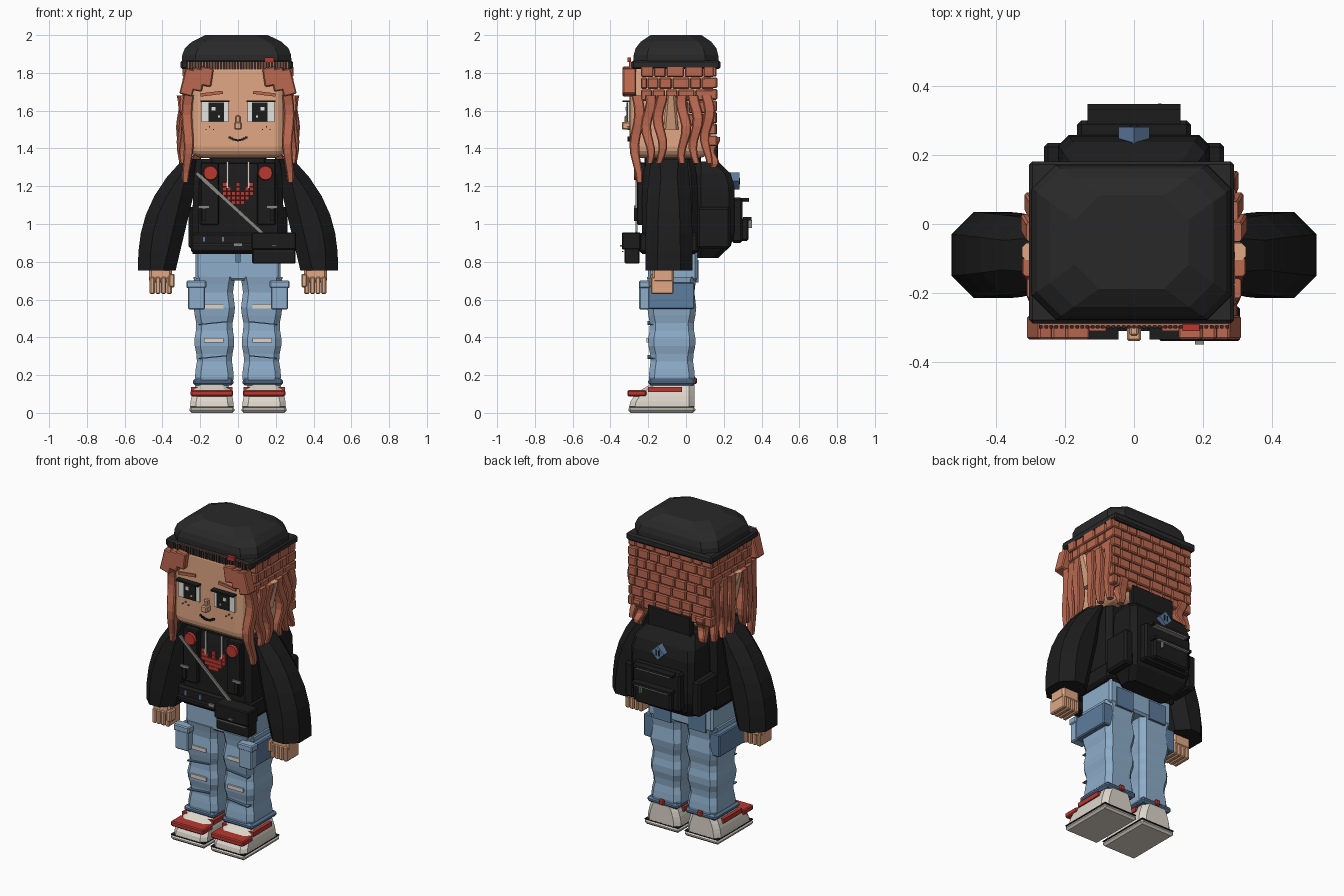
import bpy, bmesh, math, random
from mathutils import Matrix, Vector

random.seed(4)
if "Cube" in bpy.data.objects:
    bpy.data.objects.remove(bpy.data.objects["Cube"])


def material(name, red, green, blue):
    mat = bpy.data.materials.new(name)
    mat.use_nodes = True
    colour = (red, green, blue, 1)
    mat.diffuse_color = colour
    shader = next(node for node in mat.node_tree.nodes if node.type == 'BSDF_PRINCIPLED')
    shader.inputs['Base Color'].default_value = colour
    return mat


BLACK = material("black cloth", .012, .012, .012)
CHARCOAL = material("charcoal knit", .022, .022, .022)
HAIR = material("auburn hair", .5, .14, .08)
SKIN = material("skin", .75, .39, .23)
DENIM = material("light denim", .27, .42, .59)
DARK = material("dark denim", .11, .2, .34)
RED = material("red", .48, .04, .03)
CREAM = material("cream", .72, .67, .6)
GREY = material("grey webbing", .26, .25, .23)
WHITE = material("eye white", .77, .77, .74)

# Shared planes and thicknesses
FACE, CHEST, VEST, POUCH = -.3, -.235, -.25, -.34
THIN, EDGE, ROUND = .01, .006, .012


def finish(name, bm, mat, bevel=0):
    bmesh.ops.recalc_face_normals(bm, faces=bm.faces)
    mesh = bpy.data.meshes.new(name)
    bm.to_mesh(mesh)
    bm.free()
    mesh.materials.append(mat)
    part = bpy.data.objects.new(name, mesh)
    bpy.context.collection.objects.link(part)
    if bevel:
        modifier = part.modifiers.new("bevel", 'BEVEL')
        modifier.width = bevel
        modifier.segments = 1 + int(bevel * 50)


def sides(name, mirror):
    return ((name + "_left", 1), (name + "_right", -1)) if mirror else ((name, 1),)


def box(name, mat, at, size, bevel=0, tilt=0, mirror=False):
    """Box by centre and size, tilted about its own y axis, optionally on both sides."""
    for label, side in sides(name, mirror):
        bm = bmesh.new()
        bmesh.ops.create_cube(bm, size=1)
        place = Matrix.Translation((side * at[0], at[1], at[2]))
        bm.transform(place @ Matrix.Rotation(side * tilt, 4, 'Y') @ Matrix.Diagonal((*size, 1)))
        finish(label, bm, mat, bevel)


def plate(name, mat, plane, x, z, width, height, layer=1, tilt=0, mirror=False):
    """Thin detail facing forward, stacked in layers on a named plane."""
    y = plane - layer * THIN / 2
    box(name, mat, at=(x, y, z), size=(width, THIN, height), tilt=tilt, mirror=mirror)


def loft(name, mat, low, high, steps, shape, chamfer=.03, mirror=False):
    """Stack chamfered rectangles; shape(t) gives centre x, y and half width, depth."""
    for label, side in sides(name, mirror):
        bm = bmesh.new()
        rings = []
        for step in range(steps + 1):
            t = step / steps
            cx, cy, half_w, half_d = shape(t)
            cut = min(chamfer, half_w * .9, half_d * .9)
            corners = []
            for sx, sy in ((-1, -1), (1, -1), (1, 1), (-1, 1)):
                along_x = (sx * (half_w - cut), sy * half_d)
                along_y = (sx * half_w, sy * (half_d - cut))
                corners += [along_y, along_x] if sx * sy > 0 else [along_x, along_y]
            z = low + (high - low) * t
            rings.append([bm.verts.new((side * (cx + u), cy + v, z)) for u, v in corners])
        for lower, upper in zip(rings, rings[1:]):
            for i in range(len(lower)):
                bm.faces.new((lower[i - 1], lower[i], upper[i], upper[i - 1]))
        bm.faces.new(rings[0])
        bm.faces.new(rings[-1])
        finish(label, bm, mat)


# Head and face
box("head", SKIN, at=(0, -.085, 1.61), size=(.5, .43, .52), bevel=.06)
box("neck", SKIN, at=(0, -.05, 1.34), size=(.2, .2, .1))
box("nose", SKIN, at=(0, FACE, 1.52), size=(.04, .08, .04), bevel=EDGE)
box("nose_bridge", SKIN, at=(0, FACE, 1.55), size=(.026, .05, .05), bevel=EDGE)
for i in range(-4, 5):
    x = i * .011
    plate("mouth", BLACK, FACE, x, 1.443 + 8 * x * x, .012, THIN)
plate("eye", WHITE, FACE, .122, 1.593, .145, .105, mirror=True)
plate("pupil", BLACK, FACE, .115, 1.593, .084, .1, layer=2, mirror=True)
plate("eye_glint", WHITE, FACE, .13, 1.61, .02, .02, layer=3, mirror=True)
plate("eye_glint_small", WHITE, FACE, .1, 1.57, THIN, THIN, layer=3, mirror=True)
box("upper_lash", BLACK, at=(.122, FACE, 1.65), size=(.155, .07, THIN), mirror=True)
plate("eyebrow", HAIR, FACE, .14, 1.69, .12, .017, tilt=.12, mirror=True)
for i in range(3):
    plate("freckle", HAIR, FACE, .13 + i * .02, 1.5 + i % 2 * .015, EDGE, EDGE, mirror=True)
loft("ear", SKIN, 1.5, 1.68, 3, lambda t: (.25 + .045 * t, -.08, .03, .04 - .015 * t),
     chamfer=ROUND, mirror=True)


# Hair blocks in staggered rows
def block_rows(start, end, low, top, make):
    rows = round((top - low) / .06)
    height = (top - low) / rows
    for row in range(rows):
        left = start
        while left < end - THIN:
            first = left == start and row % 2
            right = min(end, left + random.uniform(.06, .1) * (.5 if first else 1))
            make((left + right) / 2, low + (row + .5) * height, right - left - .003,
                 height - .004, random.uniform(0, ROUND))
            left = right


def back_block(u, z, length, height, bulge):
    box("back_hair_block", HAIR, at=(u, .13, z), size=(length, .06 + bulge, height), bevel=EDGE)


def side_block(u, z, length, height, bulge):
    box("side_hair_block", HAIR, at=(.25, u, z), size=(bulge + .075, length, height),
        bevel=EDGE, mirror=True)


block_rows(-.29, .29, 1.41, 1.84, back_block)
block_rows(-.24, .15, 1.65, 1.84, side_block)
block_rows(-.02, .15, 1.52, 1.65, side_block)

# Fringe tufts, splayed outward
for i in range(3):
    box("fringe_tuft", HAIR, at=(.17 + i * .045, FACE, 1.78 - i * .015),
        size=(.07, .07, .1 + i * .02), bevel=EDGE, tilt=-.15 - i * .05, mirror=True)


# Wavy hanging locks, with a gap at the ear
def lock(x, y, top, bottom, phase):
    def shape(t):
        wave = .014 * math.sin(phase + 8 * t)
        taper = .028 - .012 * t ** 3
        return x + wave / 2 + THIN * t, y + wave, taper, taper
    loft("hair_lock", HAIR, top, bottom, 9, shape, chamfer=EDGE, mirror=True)


for i in range(7):
    if i != 3:
        lock(.262 + .03 * math.sin(i / 2), -.26 + i * .062, 1.68, 1.32 if i else 1.22, i)
lock(.21, .14, 1.46, 1.3, 1)

# Hat
box("hat_brim", CHARCOAL, at=(-.007, -.053, 1.843), size=(.595, .47, .047), bevel=THIN)
loft("hat_crown", CHARCOAL, 1.86, 2, 4,
     lambda t: (-.007, -.053, .29 - .125 * t ** 3, .225 - .09 * t ** 3), chamfer=.07)
plate("hat_band", HAIR, -.288, 0, 1.84, .55, .04)
for i in range(-18, 19):
    plate("band_rib", CHARCOAL, -.288, i * .015, 1.84, THIN, .042, layer=2)
box("hat_pin", RED, at=(.165, FACE, 1.87), size=(.05, .02, .025))

# Torso, vest and trim
loft("torso", BLACK, .84, 1.345, 6,
     lambda t: (0, -.085, .24 - .02 * t ** 6, .148 - .02 * t ** 6))
box("waistband", BLACK, at=(0, -.092, .9), size=(.5, .316, .105), bevel=ROUND)
box("collar", BLACK, at=(0, -.07, 1.34), size=(.3, .3, .06), bevel=ROUND)
plate("belt", CHARCOAL, VEST, 0, .89, .48, .015)
plate("belt_buckle", GREY, VEST, 0, .89, .04, .02, layer=2)
for x in (-.18, -.08):
    plate("belt_tag", DARK, VEST, x, .92, .016, .03, layer=2)
box("pack_strap", BLACK, at=(.15, CHEST, 1.16), size=(.1, .05, .33), bevel=EDGE, mirror=True)
plate("strap_clip", GREY, VEST, .18, 1.09, .06, .015, layer=4, mirror=True)
box("strap_end", BLACK, at=(.18, VEST, 1.05), size=(.02, .05, .07), mirror=True)
plate("drawstring", CREAM, CHEST, .056, 1.26, ROUND, .14, mirror=True)
for label, side in sides("round_badge", True):
    bm = bmesh.new()
    bmesh.ops.create_cone(bm, cap_ends=True, segments=12, radius1=.042, radius2=.036, depth=.025)
    turn = Matrix.Rotation(math.pi / 2, 4, 'X')
    bm.transform(Matrix.Translation((side * .145, VEST - ROUND, 1.27)) @ turn)
    finish(label, bm, RED)
for row, marks in enumerate(("X..X..X", "XX.X.XX", "XXXXXXX", ".XXXXX.", "..XXX..")):
    for column, mark in enumerate(marks):
        if mark == "X":
            plate("chest_motif", RED, CHEST, (column - 3) * .024, 1.21 - row * .024, .022, .022)

# Crossbody pouch, its strap running from shoulder to clasp
high, low = Vector((-.22, VEST - ROUND, 1.27)), Vector((.13, VEST - ROUND, .95))
span = low - high
box("pouch_strap", GREY, at=(high + low) / 2, size=(span.length, THIN, .018),
    tilt=math.atan2(-span.z, span.x))
box("pouch", BLACK, at=(.19, -.285, .87), size=(.23, .08, .16), bevel=EDGE)
box("pouch_flap", BLACK, at=(.19, -.29, .91), size=(.236, .1, .09), bevel=EDGE)
plate("pouch_zip", GREY, POUCH + THIN, .19, .855, .2, EDGE)
plate("pouch_clasp", GREY, POUCH, .19, .885, .025, THIN)


# Arms and hands
def sleeve(t):
    outer, inner = .53 - .24 * t ** 2.5, .33 - .14 * t
    return (outer + inner) / 2, -.09, (outer - inner) / 2, .125 - .03 * t ** 3


loft("sleeve", BLACK, .755, 1.345, 6, sleeve, chamfer=.065, mirror=True)
box("palm", SKIN, at=(.41, -.12, .74), size=(.12, .115, .1), bevel=ROUND, mirror=True)
for i in range(4):
    box("finger", SKIN, at=(.364 + i * .03, -.125, .675), size=(.027, .12, .09),
        bevel=EDGE, mirror=True)
box("thumb", SKIN, at=(.35, -.16, .7), size=(.03, .06, .07), bevel=EDGE, mirror=True)


# Jeans with rippled folds
def jean_leg(t):
    ripple = .006 * math.sin(20 * t)
    return .125, -.075, .096 + .01 * t + ripple, .115 + .012 * t + ripple


box("hips", DENIM, at=(0, -.07, .78), size=(.45, .26, .16), bevel=ROUND)
plate("fly", DARK, -.2, 0, .82, .024, .05)
loft("jean_leg", DENIM, .15, .72, 14, jean_leg, mirror=True)
box("jean_cuff", DARK, at=(.132, -.075, .163), size=(.215, .25, .035), bevel=ROUND, mirror=True)
box("cargo_pocket", DARK, at=(.225, -.095, .62), size=(.075, .28, .14), bevel=EDGE, mirror=True)
box("cargo_front", DENIM, at=(.22, -.22, .62), size=(.09, .055, .145), bevel=EDGE, mirror=True)
box("cargo_flap", DENIM, at=(.22, -.22, .68), size=(.105, .06, .04), bevel=EDGE, mirror=True)
box("back_pocket", DARK, at=(.12, .058, .75), size=(.12, .016, .12), mirror=True)
for z in (.385, .565):
    box("knee_patch", CREAM, at=(.128, -.19, z), size=(.105, .04, .024), mirror=True)
    box("fold", DARK, at=(.135, -.185, z - .09), size=(.15, .04, EDGE), tilt=.1, mirror=True)

# Shoes
box("shoe_sole", CREAM, at=(.138, -.128, .016), size=(.24, .355, .032), bevel=ROUND, mirror=True)
loft("shoe_upper", CREAM, .03, .15, 4,
     lambda t: (.138, .055 * t * t - .128, .115 - .03 * t * t, .173 - .055 * t * t), mirror=True)
box("sole_line", BLACK, at=(.138, -.128, .032), size=(.232, .348, EDGE), mirror=True)
box("toe_band", RED, at=(.138, -.26, .104), size=(.225, .1, .032), bevel=EDGE, mirror=True)
box("side_stripe", RED, at=(.138, -.11, .124), size=(.22, .18, .028), mirror=True)
box("heel_tab", RED, at=(.132, .046, .17), size=(.035, .024, .035), bevel=EDGE, mirror=True)


# Backpack
def pack(t):
    bulge = 1 - abs(2 * t - 1) ** 5
    depth = .06 + .044 * bulge
    return 0, .05 + depth, .16 + .06 * bulge, depth


loft("backpack", BLACK, .82, 1.33, 8, pack)
box("pack_top_panel", BLACK, at=(0, .15, 1.36), size=(.3, .038, .17), bevel=EDGE)
box("pack_pocket", BLACK, at=(0, .27, 1.02), size=(.33, .06, .24), bevel=ROUND)
box("pack_outer_pocket", BLACK, at=(0, .31, .97), size=(.25, .044, .12), bevel=THIN)
for z, y in ((1.13, .31), (1.03, .325)):
    box("pocket_ledge", BLACK, at=(0, y, z), size=(.27, .045, .016))
    box("pocket_zip", GREY, at=(0, y, z - THIN), size=(.23, .046, EDGE))
box("zip_pull", GREY, at=(.075, .34, 1), size=(THIN, .02, .04))
box("emblem", DARK, at=(0, .25, 1.227), size=(.064, .064, .064), tilt=math.pi / 4)
box("emblem_mark", BLACK, at=(THIN, .28, 1.227), size=(EDGE, THIN, .035), mirror=True)
box("pack_side_pocket", BLACK, at=(.23, .148, .98), size=(.062, .175, .22),
    bevel=ROUND, mirror=True)
